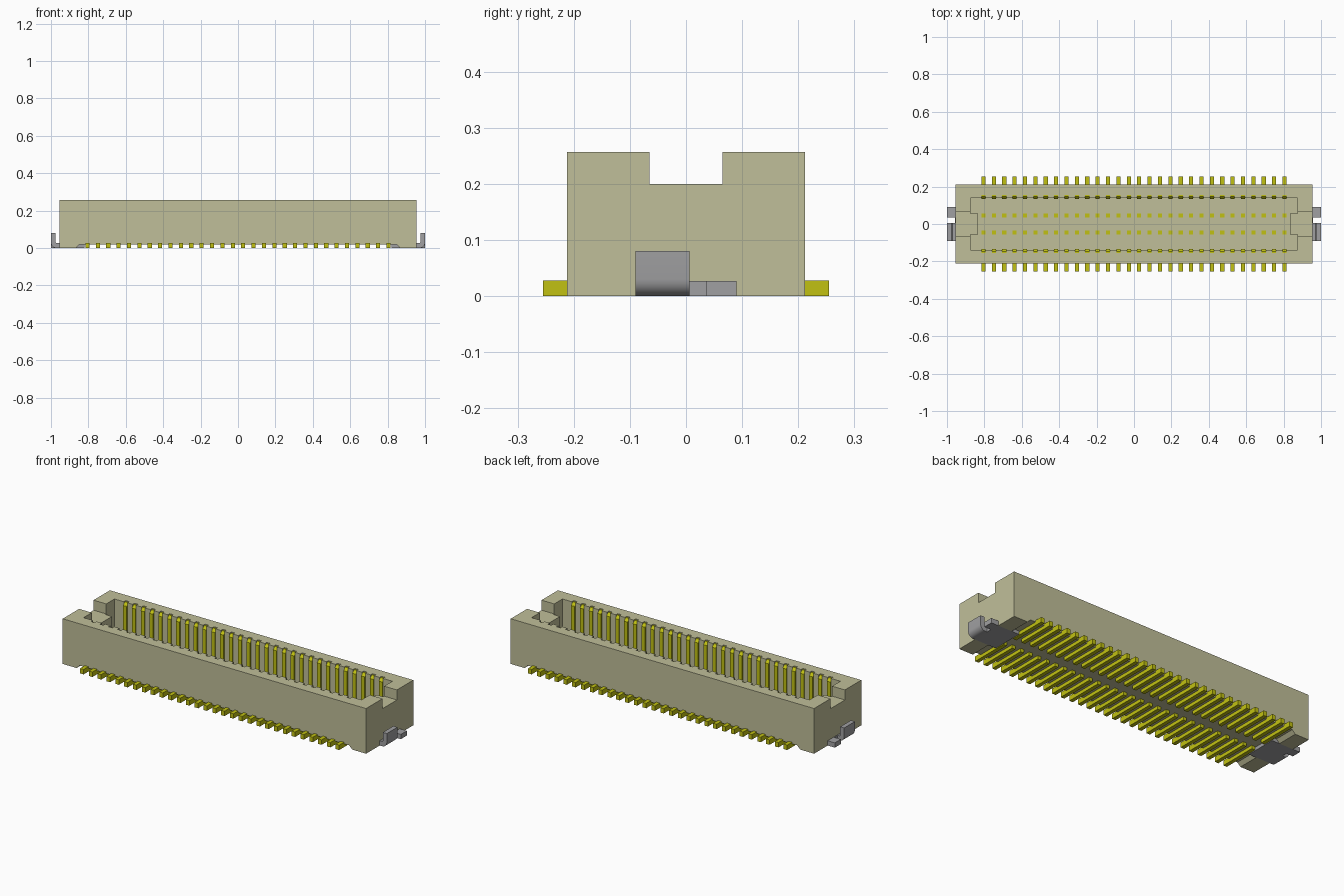
import bpy, bmesh, math
from mathutils import Vector

cube = bpy.data.objects.get("Cube")
if cube:
    bpy.data.objects.remove(cube, do_unlink=True)


def material(name, rgb):
    m = bpy.data.materials.new(name)
    m.use_nodes = True
    m.diffuse_color = (*rgb, 1)
    m.node_tree.nodes["Principled BSDF"].inputs["Base Color"].default_value = (*rgb, 1)
    return m


BEIGE = material("beige plastic", (0.527, 0.520, 0.320))
GOLD = material("gold contact", (0.535, 0.535, 0.006))
STEEL = material("grey metal", (0.352, 0.352, 0.360))


def finish(name, bm, mat):
    bmesh.ops.recalc_face_normals(bm, faces=bm.faces)
    me = bpy.data.meshes.new(name)
    bm.to_mesh(me)
    bm.free()
    me.materials.append(mat)
    ob = bpy.data.objects.new(name, me)
    bpy.context.collection.objects.link(ob)
    return ob


def add_box(bm, x0, x1, y0, y1, z0, z1):
    verts = bmesh.ops.create_cube(bm, size=1)["verts"]
    for v in verts:
        v.co = Vector(((x0 + x1) / 2 + v.co.x * (x1 - x0),
                       (y0 + y1) / 2 + v.co.y * (y1 - y0),
                       (z0 + z1) / 2 + v.co.z * (z1 - z0)))


def add_prism(bm, points, offset):
    """Extrude a closed outline of 3D points along offset."""
    face = bm.faces.new([bm.verts.new(p) for p in points])
    new = bmesh.ops.extrude_face_region(bm, geom=[face], use_keep_orig=True)["geom"]
    for v in new:
        if isinstance(v, bmesh.types.BMVert):
            v.co += Vector(offset)


def cut(target, boxes):
    """Subtract separate boxes from the target."""
    bm = bmesh.new()
    for b in boxes:
        add_box(bm, *b)
    cutter = finish("cutter", bm, BEIGE)
    cutter.hide_render = True
    mod = target.modifiers.new("cut", "BOOLEAN")
    mod.object = cutter
    mod.operation = "DIFFERENCE"
    mod.solver = "EXACT"
    bpy.context.view_layer.objects.active = target
    bpy.ops.object.modifier_apply(modifier=mod.name)
    bpy.data.objects.remove(cutter, do_unlink=True)


# Main dimensions
LX, LY, H = 0.955, 0.212, 0.257
FLOOR, SLOT_Z = 0.06, 0.20
COUNT, PITCH, PIN_W = 30, 0.0555, 0.022
pin_xs = [(i - (COUNT - 1) / 2) * PITCH for i in range(COUNT)]

# Housing: long profile with a raised underside between two feet
bm = bmesh.new()
outline = [(-LX, 0), (-0.868, 0), (-0.848, 0.019), (0.848, 0.019),
           (0.868, 0), (LX, 0), (LX, H), (-LX, H)]
add_prism(bm, [(x, -LY, z) for x, z in outline], (0, 2 * LY, 0))
housing = finish("housing", bm, BEIGE)

# Cavity, end slots, contact grooves and recesses for the anchors
cut(housing, [(-0.875, 0.875, -0.139, 0.139, FLOOR, 0.4)])
cut(housing, [(-1.1, -0.86, -0.065, 0.065, SLOT_Z, 0.4),
              (0.86, 1.1, -0.065, 0.065, SLOT_Z, 0.4)])
grooves = []
for x in pin_xs:
    for s in (-1, 1):
        y0, y1 = sorted((s * 0.12, s * 0.156))
        grooves.append((x - PIN_W / 2, x + PIN_W / 2, y0, y1, FLOOR + 0.005, 0.4))
cut(housing, grooves)
cut(housing, [(-1.1, -0.82, -0.09, 0.09, -0.1, 0.027),
              (0.82, 1.1, -0.09, 0.09, -0.1, 0.027)])

# Key blocks at both ends of the cavity
for side, s in (("left", 1), ("right", -1)):
    bm = bmesh.new()
    x0, x1 = sorted((s * 0.833, s * 0.876))
    add_box(bm, x0, x1, -0.057, 0.057, FLOOR - 0.005, SLOT_Z)
    finish("key_block_" + side, bm, BEIGE)

# Contacts: solder lead, floor stub and wall blade in one outline
contact = [(0.255, 0), (0.255, 0.028), (0.155, 0.028), (0.155, 0.253), (0.148, 0.253),
           (0.133, 0.238), (0.133, 0.028), (0.055, 0.028), (0.055, FLOOR + 0.003),
           (0.036, FLOOR + 0.003), (0.036, 0)]
for row, s in (("back", 1), ("front", -1)):
    bm = bmesh.new()
    for x in pin_xs:
        add_prism(bm, [(x - PIN_W / 2, s * y, z) for y, z in contact], (PIN_W, 0, 0))
    finish("contacts_" + row, bm, GOLD)

# Metal anchors: base plate, flat tab and an upright tab with a rounded bend
R, T = 0.03, 0.025
arc = [(1 - R + R * math.sin(a), R - R * math.cos(a))
       for a in (math.radians(15 * i) for i in range(7))]
upright = [(0.94, 0)] + arc + [(1, 0.08), (1 - T, 0.08), (1 - T, 0.03),
                               (1 - T - 0.004, 0.027), (0.94, 0.027)]
for side, s in (("left", 1), ("right", -1)):
    bm = bmesh.new()
    x0, x1 = sorted((s * 0.82, s * 0.958))
    add_box(bm, x0, x1, -0.09, 0.09, 0, 0.027)
    x0, x1 = sorted((s * 0.95, s * 1.0))
    add_box(bm, x0, x1, 0.036, 0.09, 0, 0.027)
    add_prism(bm, [(s * x, -0.09, z) for x, z in upright], (0, 0.096, 0))
    anchor = finish("anchor_" + side, bm, STEEL)
    bpy.ops.object.select_all(action="DESELECT")
    anchor.select_set(True)
    bpy.context.view_layer.objects.active = anchor
    bpy.ops.object.shade_smooth_by_angle(angle=math.radians(30))
